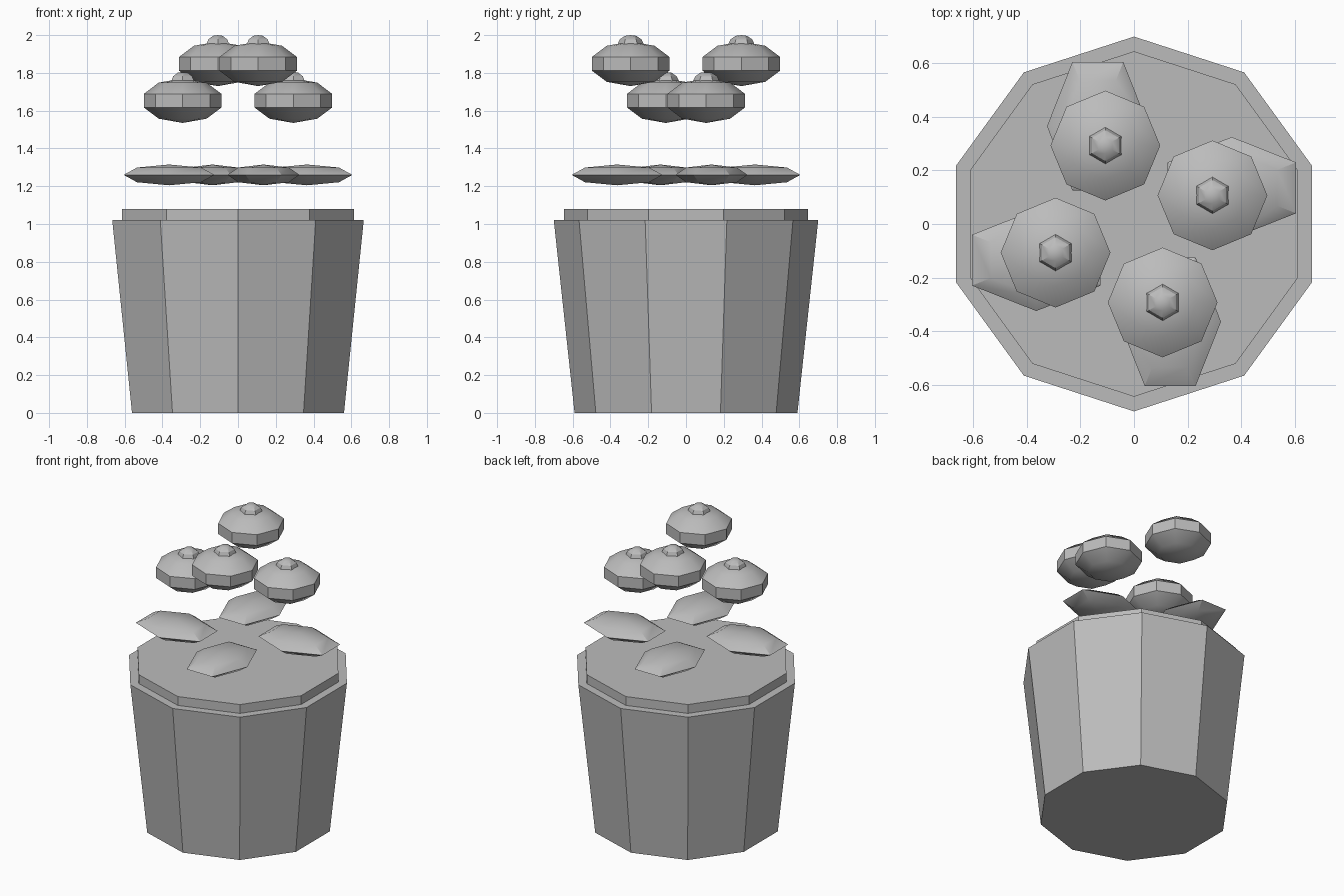
import bpy, math
from mathutils import Matrix, Vector

cube = bpy.data.objects.get("Cube")
if cube:
    bpy.data.objects.remove(cube)

grey = bpy.data.materials.new("plain_grey")
grey.use_nodes = True
grey.diffuse_color = (0.5, 0.5, 0.5, 1)
grey.node_tree.nodes["Principled BSDF"].inputs["Base Color"].default_value = (0.5, 0.5, 0.5, 1)


def lathe(name, profile, sides, place=(0, 0, 0), stretch=1.0, start=90, turn=0, smooth=True):
    """Revolve (radius, height) points; a zero radius makes a pole."""
    verts, rings = [], []
    for r, z in profile:
        count = sides if r > 0 else 1
        rings.append([len(verts) + i for i in range(count)])
        for i in range(count):
            a = math.radians(start) + math.tau * i / sides
            verts.append((r * math.cos(a), r * stretch * math.sin(a), z))
    faces = []
    for low, high in zip(rings, rings[1:]):
        for i in range(sides):
            j = (i + 1) % sides
            quad = [low[i % len(low)], low[j % len(low)],
                    high[j % len(high)], high[i % len(high)]]
            faces.append(list(dict.fromkeys(quad)))
    if len(rings[0]) > 1:
        faces.append(rings[0][::-1])
    if len(rings[-1]) > 1:
        faces.append(rings[-1])
    mesh = bpy.data.meshes.new(name)
    mesh.from_pydata(verts, [], faces)
    mesh.transform(Matrix.Rotation(turn, 4, "Z"))
    mesh.materials.append(grey)
    ob = bpy.data.objects.new(name, mesh)
    ob.location = place
    bpy.context.collection.objects.link(ob)
    if smooth:
        bpy.ops.object.select_all(action="DESELECT")
        ob.select_set(True)
        bpy.context.view_layer.objects.active = ob
        bpy.ops.object.shade_smooth_by_angle(angle=math.radians(30))
    return ob


def ball(radius, height, bands):
    """Profile of a squashed sphere, pole to pole."""
    angles = [math.pi * (i / bands - 0.5) for i in range(bands + 1)]
    return [(radius * math.cos(a) if 0 < i < bands else 0, height * math.sin(a))
            for i, a in enumerate(angles)]


# Tapered pot and the soil raised above its rim
lathe("pot", [(0.59, 0), (0.70, 1.02)], 10, smooth=False)
lathe("soil", [(0.645, 1.0), (0.645, 1.08)], 10, smooth=False)

# Four leaves and four blooms, a quarter turn apart
for k in range(4):
    turn = k * math.pi / 2
    spin = Matrix.Rotation(turn, 3, "Z")
    lathe(f"leaf_{k + 1}", ball(0.19, 0.055, 4), 6, spin @ Vector((0.135, -0.365, 1.26)),
          stretch=1.46, start=0, turn=turn)
    spot = spin @ Vector((0.107, -0.293, 1.848 if k % 2 == 0 else 1.653))
    lathe(f"bloom_{k + 1}", ball(0.2155, 0.118, 5), 8, spot)
    # Bud on top of the bloom
    lathe(f"bud_{k + 1}", [(0, 0.08), (0.071, 0.10), (0.058, 0.129), (0.03, 0.148), (0, 0.152)],
          6, spot)
